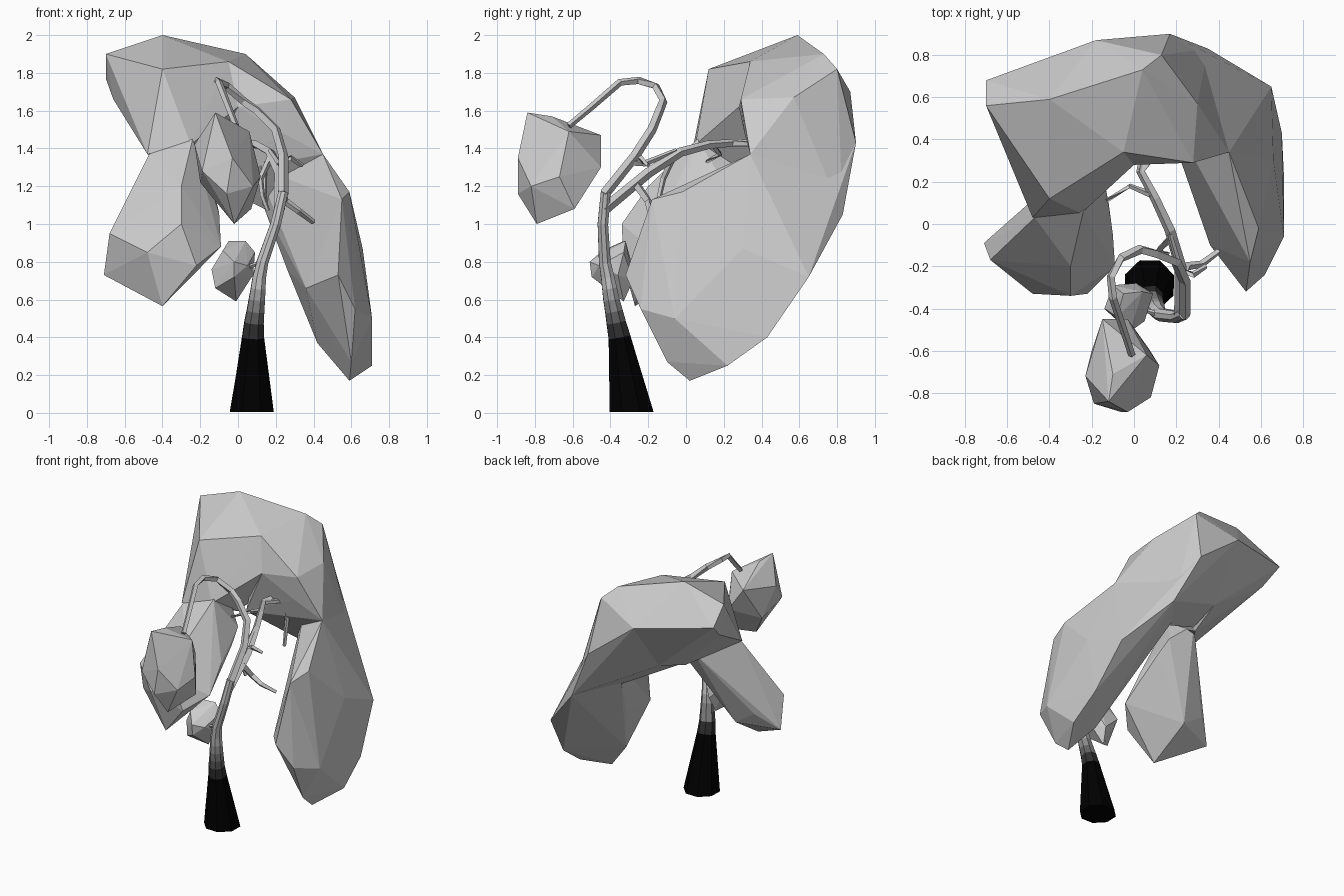
import bpy, bmesh, math
from mathutils import Vector


def link(bm, name):
    bmesh.ops.recalc_face_normals(bm, faces=bm.faces)
    me = bpy.data.meshes.new(name)
    bm.to_mesh(me)
    bm.free()
    ob = bpy.data.objects.new(name, me)
    bpy.context.collection.objects.link(ob)
    return ob


def puff(name, pts):
    """Faceted foliage clump: hull around a few corner points."""
    bm = bmesh.new()
    for p in pts:
        bm.verts.new(p)
    r = bmesh.ops.convex_hull(bm, input=bm.verts)
    junk = [g for g in set(r['geom_interior'] + r['geom_unused']) if isinstance(g, bmesh.types.BMVert)]
    bmesh.ops.delete(bm, geom=junk, context='VERTS')
    return link(bm, name)


def limb(name, path, sides=4):
    """Tapered faceted tube through (x, y, z, radius) points."""
    bm = bmesh.new()
    pts = [Vector(p[:3]) for p in path]
    rings = []
    for i, p in enumerate(pts):
        t = (pts[min(i + 1, len(pts) - 1)] - pts[max(i - 1, 0)]).normalized()
        if i == 0 and sides > 4:
            t = Vector((0, 0, 1))
        u = t.cross(Vector((0.9, 0.35, 0.25))).normalized()
        v = t.cross(u)
        rings.append([bm.verts.new(p + path[i][3] * (u * math.cos(a) + v * math.sin(a)))
                      for a in (2 * math.pi * k / sides for k in range(sides))])
    for a, b in zip(rings, rings[1:]):
        for k in range(sides):
            n = (k + 1) % sides
            bm.faces.new((a[k], a[n], b[n], b[k]))
    bm.faces.new(rings[0])
    bm.faces.new(rings[-1])
    return link(bm, name)


# Large arched canopy: right arm, right arch, left arch, left arm
right_arm = puff("canopy_right_arm", [
    (.45, .34, 1.37), (.17, .9, 1.43), (.35, .83, 1.05), (.65, .65, .72), (.7, .43, .4),
    (.71, .22, .25), (.59, .02, .17), (.6, -.1, .27), (.71, -.06, .5), (.53, -.32, .73),
    (.62, -.24, .55), (.59, -.02, 1.17), (.42, .1, .37), (.26, .32, .76), (.55, -.18, 1.13),
    (.36, -.1, .66), (.14, .55, 1.08), (.1, .65, 1.3), (.24, .4, 1.2), (.66, .3, .87)])
right_arch = puff("canopy_right_arch", [
    (.45, .34, 1.37), (.3, .57, 1.67), (.17, .9, 1.43), (.35, .83, 1.05), (-.18, .87, 1.7),
    (.04, .73, 1.9), (.13, .8, 1.82), (-.05, .34, 1.86), (0, .28, 1.62), (.24, .31, 1.48),
    (.28, .29, 1.66), (.14, .52, 1.08), (-.2, .6, 1.33), (-.2, .38, 1.25)])
left_arch = puff("canopy_left_arch", [
    (-.7, .68, 1.77), (-.7, .56, 1.9), (-.4, .59, 2), (-.18, .87, 1.7), (.04, .73, 1.9),
    (-.05, .34, 1.86), (-.4, .12, 1.82), (-.66, .55, 1.66), (-.48, .03, 1.37), (-.25, .05, 1.42),
    (0, .28, 1.62), (-.2, .6, 1.33), (-.57, .3, 1.56), (-.24, .35, 1.25)])
left_arm = puff("canopy_left_arm", [
    (-.47, .03, 1.37), (-.24, .06, 1.45), (-.27, .3, 1.33), (-.71, -.09, .73),
    (-.68, -.17, .95), (-.48, -.33, .85), (-.4, -.27, .565), (-.22, -.33, .78), (-.3, -.34, 1),
    (-.09, -.2, .88), (-.1, -.05, 1.06), (-.12, .1, 1.13), (-.14, .2, 1.22), (-.3, -.2, 1.2),
    (-.42, .02, .75), (-.57, .02, .85)])
# Merge the canopy into one skin
for part in (right_arch, left_arch, left_arm):
    mod = right_arm.modifiers.new("union", 'BOOLEAN')
    mod.operation = 'UNION'
    mod.solver = 'EXACT'
    mod.object = part
dg = bpy.context.evaluated_depsgraph_get()
merged = bpy.data.meshes.new_from_object(right_arm.evaluated_get(dg))
right_arm.modifiers.clear()
right_arm.data = merged
right_arm.name = "arched_canopy"
for part in (right_arch, left_arch, left_arm):
    bpy.data.objects.remove(part)

# Two separate foliage clumps
puff("front_foliage", [
    (-.12, -.84, 1.59), (-.1, -.71, 1.57), (-.15, -.45, 1.47), (-.03, -.45, 1.3), (-.23, -.72, 1.42),
    (-.2, -.6, 1.22), (-.02, -.79, 1.0), (.07, -.59, 1.08), (.12, -.67, 1.25), (.06, -.62, 1.49),
    (.08, -.82, 1.2), (-.03, -.89, 1.35), (-.06, -.89, 1.16), (-.19, -.85, 1.28)])
puff("small_foliage", [
    (-.05, -.33, .91), (.04, -.32, .91), (-.1, -.29, .8), (.01, -.28, .7), (.09, -.33, .85),
    (.08, -.36, .73), (.05, -.46, .78), (-.02, -.51, .8), (-.02, -.5, .72), (-.14, -.4, .76),
    (-.12, -.42, .66), (-.01, -.33, .59), (-.08, -.44, .86)])

# Trunk, darkening towards the ground
trunk = limb("trunk", [
    (.073, -.288, .005, .125), (.08, -.352, .4, .063), (.085, -.37, .48, .055), (.093, -.382, .54, .05),
    (.1, -.395, .6, .046), (.107, -.405, .66, .042), (.113, -.415, .72, .038),
    (.13, -.43, .8, .033), (.2, -.44, 1, .03), (.24, -.425, 1.17, .028)], 8)
limits = [.3, .46, .52, .58, .64, .7]
for i, s in enumerate([.0, .03, .12, .25, .4, .6, .8]):
    m = bpy.data.materials.new("bark_%d" % i)
    m.diffuse_color = (s, s, s, 1)
    trunk.data.materials.append(m)
for f in trunk.data.polygons:
    f.material_index = sum(f.center.z > z for z in limits)

# Branches and twigs
branches = {
    "front_branch": (.028, [(.24, -.43, 1.16), (.24, -.27, 1.36), (.2, -.18, 1.5), (.1, -.14, 1.6),
                            (.03, -.12, 1.65), (-.06, -.16, 1.73), (-.11, -.25, 1.76),
                            (-.1, -.35, 1.75), (-.05, -.5, 1.62), (-.01, -.62, 1.52)]),
    "back_branch": (.03, [(.22, -.43, 1.08), (.22, -.2, 1.27), (.17, -.03, 1.38),
                          (.1, .12, 1.42), (.03, .25, 1.43), (.05, .36, 1.43)]),
    "fork_branch": (.02, [(.24, -.3, 1.33), (.22, -.22, 1.32), (.17, -.05, 1.39)]),
    "left_twig": (.016, [(.08, .14, 1.42), (-.02, .18, 1.37), (-.13, .11, 1.33)]),
    "drooping_twig": (.018, [(.17, -.07, 1.35), (.12, -.12, 1.24), (.13, -.14, 1.15), (.16, -.14, 1.07)]),
    "hanging_twig": (.02, [(.03, .25, 1.43), (.12, .36, 1.42), (.14, .37, 1.28), (.14, .34, 1.1)]),
    "lower_right_twig": (.024, [(.22, -.27, 1.22), (.25, -.2, 1.12), (.32, -.19, 1.07), (.4, -.13, 1.01)]),
    "upper_right_twig": (.02, [(.22, -.23, 1.33), (.28, -.24, 1.35), (.34, -.2, 1.31)]),
    "small_twig": (.014, [(.13, -.43, .8), (.02, -.4, .76)]),
}
for name, (r, path) in branches.items():
    n = len(path) - 1
    limb(name, [(*p, r * (1 - .4 * i / n)) for i, p in enumerate(path)])
